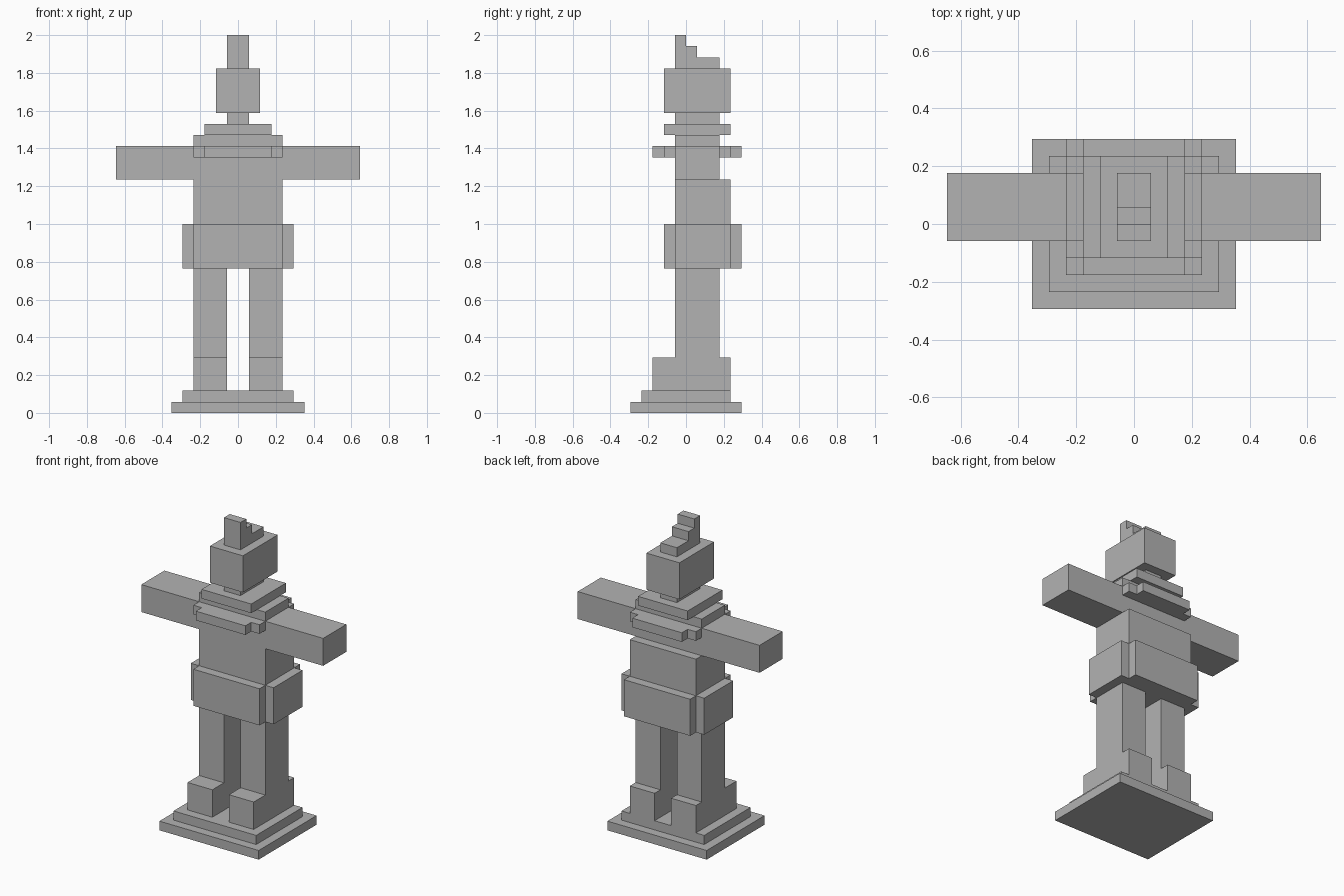
import bpy
import bmesh
from mathutils import Vector

cube = bpy.data.objects.get("Cube")
if cube:
    bpy.data.objects.remove(cube, do_unlink=True)

U = 2 / 34  # one block of the statue's building grid

stone = bpy.data.materials.new("grey stone")
stone.use_nodes = True
GREY = (0.45, 0.45, 0.45, 1)
stone.diffuse_color = GREY
stone.node_tree.nodes["Principled BSDF"].inputs["Base Color"].default_value = GREY


def prism(name, corners, push):
    """Extrude a flat outline, given in blocks, along the push vector."""
    bm = bmesh.new()
    face = bm.faces.new([bm.verts.new(Vector(c) * U) for c in corners])
    moved = bmesh.ops.extrude_face_region(bm, geom=[face])["geom"]
    verts = [v for v in moved if isinstance(v, bmesh.types.BMVert)]
    bmesh.ops.translate(bm, verts=verts, vec=Vector(push) * U)
    bmesh.ops.recalc_face_normals(bm, faces=bm.faces)
    mesh = bpy.data.meshes.new(name)
    bm.to_mesh(mesh)
    bm.free()
    mesh.materials.append(stone)
    obj = bpy.data.objects.new(name, mesh)
    bpy.context.collection.objects.link(obj)
    return obj


def slab(name, half, y0, y1, z0, z1):
    """Centred block."""
    outline = [(-half, y0, z0), (half, y0, z0), (half, y1, z0), (-half, y1, z0)]
    return prism(name, outline, (0, 0, z1 - z0))


def notched_slab(name, half, y0, y1, z0, z1):
    """Centred block with a one-block notch cut from each upright corner."""
    right = [(half - 1, y0), (half - 1, y0 + 1), (half, y0 + 1),
             (half, y1 - 1), (half - 1, y1 - 1), (half - 1, y1)]
    outline = right + [(-x, y) for x, y in reversed(right)]
    return prism(name, [(x, y, z0) for x, y in outline], (0, 0, z1 - z0))


def side_profile(name, points, x0, width):
    """Side silhouette of (y, z) points, extruded across x."""
    return prism(name, [(x0, y, z) for y, z in points], (width, 0, 0))


# Stepped plinth
slab("lower_plinth", 6, -5, 5, 0, 1)
slab("upper_plinth", 5, -4, 4, 1, 2)

# Legs with toe and heel in one silhouette
leg = [(-3, 2), (4, 2), (4, 5), (3, 5), (3, 13), (-1, 13), (-1, 5), (-3, 5)]
side_profile("left_leg", leg, 1, 3)
side_profile("right_leg", leg, -4, 3)

# Body
notched_slab("kilt", 5, -2, 5, 13, 17)
slab("torso", 4, -1, 4, 17, 21)
slab("outstretched_arms", 11, -1, 3, 21, 24)

# Collar and shoulders
notched_slab("collar", 4, -3, 5, 23, 24)
slab("shoulders", 4, -1, 3, 24, 25)
slab("neck_ring", 3, -2, 4, 25, 26)

# Head with stepped crest
slab("neck", 1, -1, 3, 26, 27)
slab("head", 2, -2, 4, 27, 31)
crest = [(-1, 31), (3, 31), (3, 32), (1, 32), (1, 33), (0, 33), (0, 34), (-1, 34)]
side_profile("crest", crest, -1, 2)
